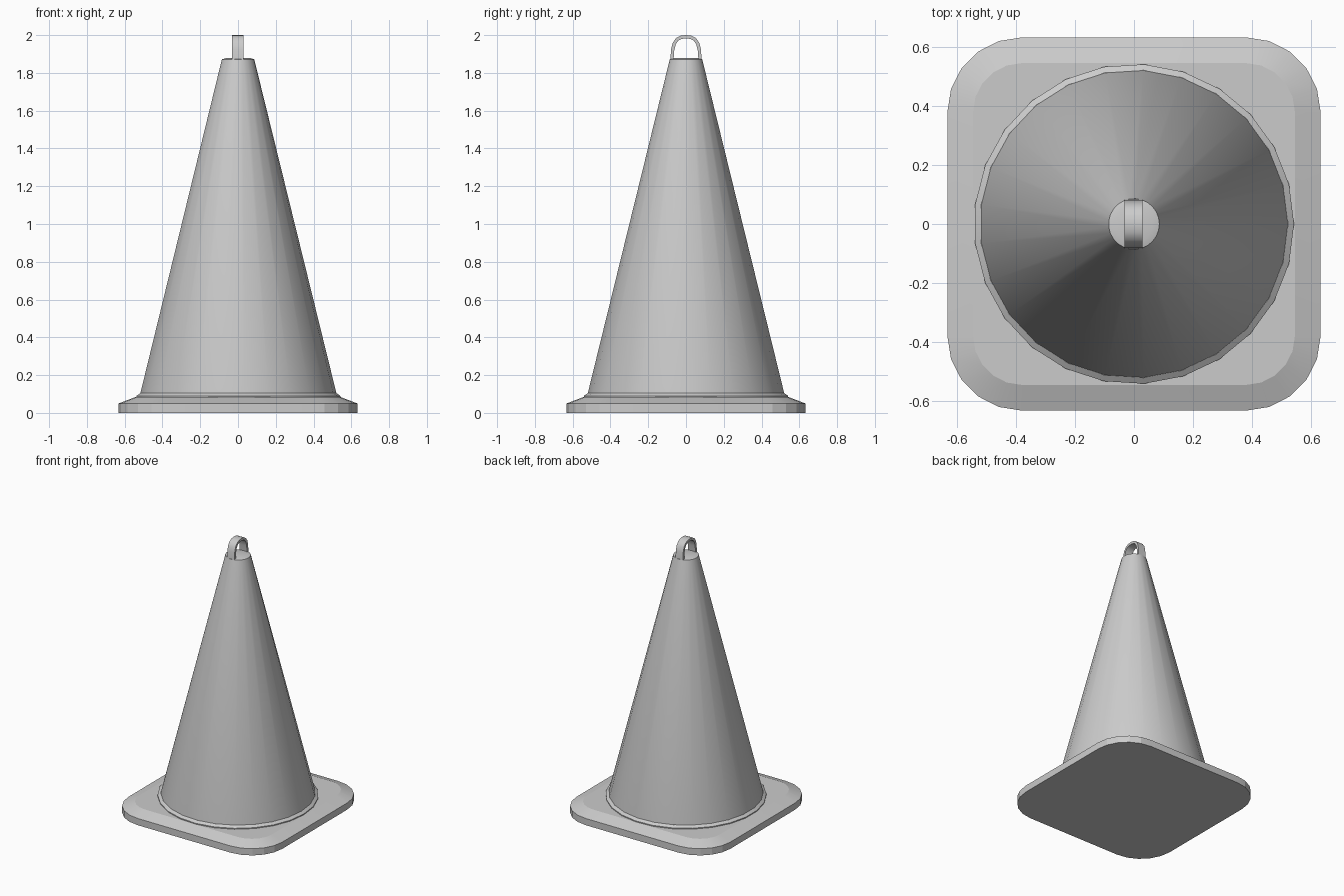
import bpy, bmesh
from math import sin, cos, pi, radians

if "Cube" in bpy.data.objects:
    bpy.data.objects.remove(bpy.data.objects["Cube"])


def loft(name, rings, angle=35):
    """Skin a stack of equal-length point rings and cap both ends."""
    bm = bmesh.new()
    loops = [[bm.verts.new(p) for p in ring] for ring in rings]
    n = len(loops[0])
    for a, b in zip(loops, loops[1:]):
        for i in range(n):
            j = (i + 1) % n
            bm.faces.new((a[i], a[j], b[j], b[i]))
    bm.faces.new(loops[0][::-1])
    bm.faces.new(loops[-1])
    bmesh.ops.recalc_face_normals(bm, faces=bm.faces[:])
    me = bpy.data.meshes.new(name)
    bm.to_mesh(me)
    bm.free()
    ob = bpy.data.objects.new(name, me)
    bpy.context.collection.objects.link(ob)
    bpy.ops.object.select_all(action='DESELECT')
    ob.select_set(True)
    bpy.context.view_layer.objects.active = ob
    bpy.ops.object.shade_smooth_by_angle(angle=radians(angle))
    return ob


def circle(r, z, n=25):
    return [(r * cos(2 * pi * i / n), r * sin(2 * pi * i / n), z) for i in range(n)]


def rounded_square(half, z, centre=0.38, steps=5):
    r = half - centre
    pts = []
    for k, (sx, sy) in enumerate(((1, 1), (-1, 1), (-1, -1), (1, -1))):
        for s in range(steps + 1):
            a = pi / 2 * (k + s / steps)
            pts.append((sx * centre + r * cos(a), sy * centre + r * sin(a), z))
    return pts


# Square foot with sloping upper edge
loft("base_plate", [rounded_square(0.632, 0), rounded_square(0.632, 0.05),
                    rounded_square(0.545, 0.083)], 15)

# Raised collar where the cone meets the foot
loft("collar", [circle(0.542, 0.04), circle(0.542, 0.09), circle(0.522, 0.104)])

# Tapered body with a small chamfered tip
loft("cone_body", [circle(0.521, 0.09), circle(0.521, 0.104),
                   circle(0.086, 1.872), circle(0.064, 1.878)])

# Arched carrying loop: half profile of (outer y, z, inner y, z), mirrored
half = [(0.083, 1.868, 0.066, 1.868), (0.079, 1.925, 0.062, 1.92),
        (0.070, 1.960, 0.054, 1.952), (0.053, 1.984, 0.041, 1.971),
        (0.028, 1.997, 0.022, 1.980), (0.0, 2.0, 0.0, 1.983)]
path = half + [(-a, b, -c, d) for a, b, c, d in half[-2::-1]]
x0, x1 = -0.032, 0.028
loft("top_loop", [[(x0, a, b), (x1, a, b), (x1, c, d), (x0, c, d)]
                  for a, b, c, d in path])
